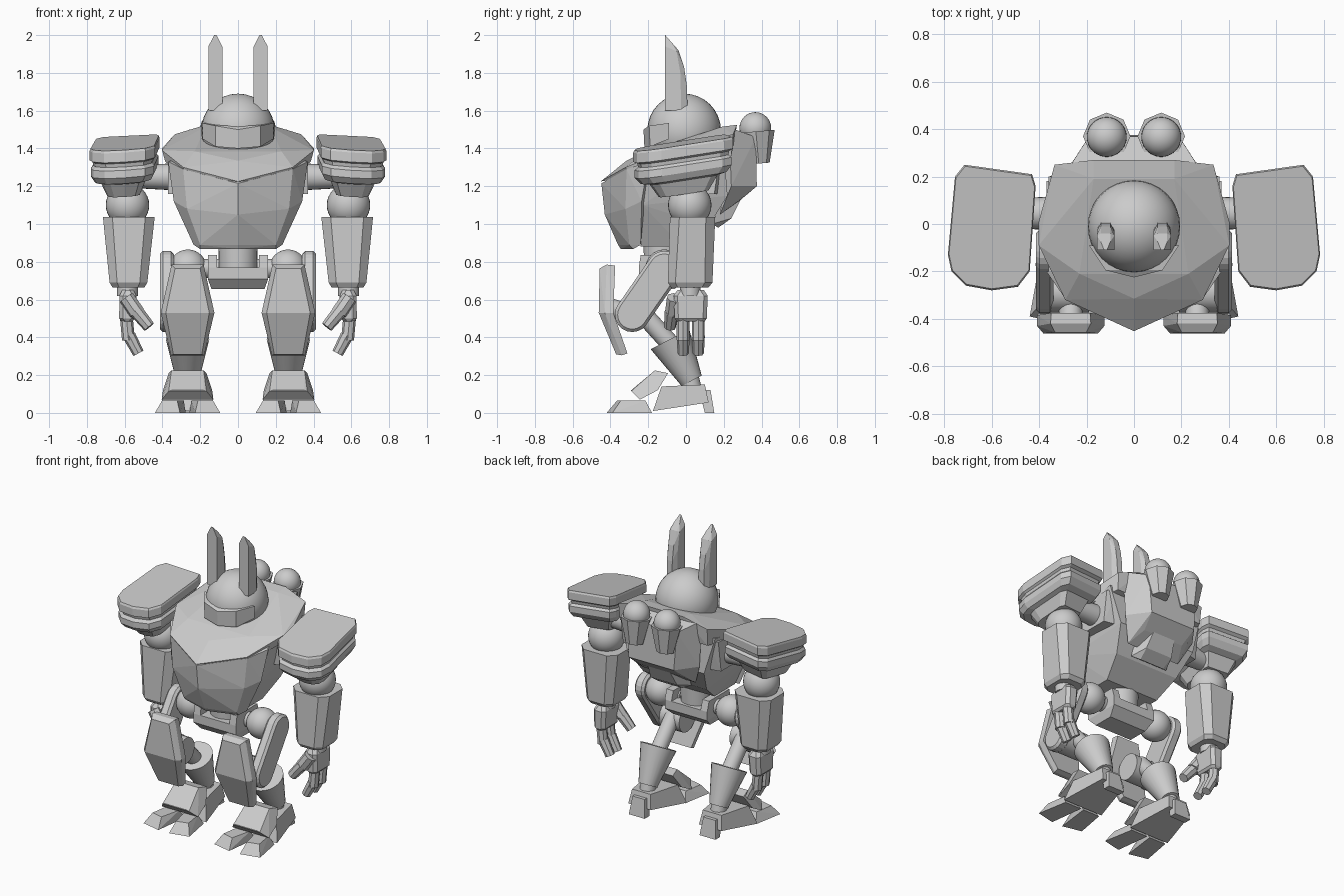
import bpy, bmesh, math
from mathutils import Vector


def finish(name, bm, mirror=False, smooth=False, bevel=0):
    bmesh.ops.recalc_face_normals(bm, faces=bm.faces)
    me = bpy.data.meshes.new(name)
    bm.to_mesh(me)
    bm.free()
    ob = bpy.data.objects.new(name, me)
    bpy.context.collection.objects.link(ob)
    if smooth:
        me.shade_smooth()
        me.set_sharp_from_angle(angle=math.radians(35))
    if bevel:
        b = ob.modifiers.new("bevel", "BEVEL")
        b.width, b.segments = bevel, 1
    if mirror:
        m = ob.modifiers.new("mirror", "MIRROR")
        m.use_mirror_merge = False
    return ob


def hull(name, pts, mirror=False, sym=False, bevel=0):
    """Convex solid; sym mirrors the points, mirror copies the solid."""
    if sym:
        pts = list(pts) + [(-x, y, z) for x, y, z in pts]
    bm = bmesh.new()
    for p in pts:
        bm.verts.new(p)
    bmesh.ops.remove_doubles(bm, verts=bm.verts[:], dist=1e-4)
    bmesh.ops.convex_hull(bm, input=bm.verts[:])
    bmesh.ops.delete(bm, geom=[v for v in bm.verts if not v.link_faces], context="VERTS")
    bmesh.ops.dissolve_limit(bm, angle_limit=0.05, verts=bm.verts[:], edges=bm.edges[:])
    return finish(name, bm, mirror, bevel=bevel)


def loft(name, rings, mirror=True):
    bm = bmesh.new()
    rs = [[bm.verts.new(p) for p in r] for r in rings]
    n = len(rs[0])
    for a, b in zip(rs, rs[1:]):
        for i in range(n):
            bm.faces.new((a[i], a[(i + 1) % n], b[(i + 1) % n], b[i]))
    bm.faces.new(rs[0])
    bm.faces.new(rs[-1])
    return finish(name, bm, mirror)


def cyl(name, p0, p1, r0, r1, n=24, mirror=True):
    p0, p1 = Vector(p0), Vector(p1)
    d = p1 - p0
    bm = bmesh.new()
    bmesh.ops.create_cone(bm, cap_ends=True, segments=n, radius1=r0, radius2=r1, depth=d.length)
    q = d.to_track_quat("Z", "Y")
    for v in bm.verts:
        v.co = q @ v.co + (p0 + p1) / 2
    return finish(name, bm, mirror, smooth=n > 12)


def ball(name, c, r, mirror=True):
    bm = bmesh.new()
    bmesh.ops.create_uvsphere(bm, u_segments=32, v_segments=16, radius=r)
    bmesh.ops.translate(bm, verts=bm.verts[:], vec=c)
    return finish(name, bm, mirror, smooth=True)


def octo(cx, cy, z, hx, hy, c):
    """Rectangle section with cut corners."""
    return [(cx + sx * (hx - a), cy + sy * (hy - b), z)
            for sx in (1, -1) for sy in (1, -1) for a, b in ((c, 0), (0, c))]


def wide(cx, prof):
    """Side profile rows (y, z, half width) spread about cx."""
    return [(cx + s * w, y, z) for y, z, w in prof for s in (1, -1)]


# Head, visor, ears
ball("head", (0, -0.01, 1.495), 0.195, False)
hull("visor", [(0, -0.22, 1.40), (0, -0.225, 1.50), (0.12, -0.19, 1.41), (0.12, -0.195, 1.52),
               (0.187, -0.09, 1.45), (0.19, -0.09, 1.535)], sym=True)
hull("ear", wide(0.12, [(-0.11, 2.0, 0.006), (-0.11, 1.94, 0.037), (-0.075, 1.96, 0.02),
                        (-0.05, 1.915, 0.037), (-0.04, 1.92, 0.02), (-0.01, 1.83, 0.02),
                        (-0.03, 1.8, 0.037), (0.005, 1.73, 0.02), (0.008, 1.6, 0.02),
                        (-0.025, 1.6, 0.037), (-0.11, 1.6, 0.037)]), mirror=True)

# Torso: top shell, chest plate, inner body
hull("upper_shell", [(0, -0.452, 1.225), (0.29, -0.32, 1.30), (0.402, -0.09, 1.39), (0.402, 0.01, 1.40),
                     (0.335, 0.25, 1.475), (0.17, 0.27, 1.525), (0.17, 0.19, 1.515),
                     (0, -0.315, 1.335), (0.23, -0.21, 1.385), (0.385, -0.1, 1.33),
                     (0.385, 0.02, 1.33), (0.33, 0.24, 1.36), (0.28, -0.3, 1.25)], sym=True)
hull("chest_plate", [(0, -0.448, 1.215), (0, -0.43, 1.05), (0, -0.36, 0.89), (0, -0.345, 0.867),
                     (0.29, -0.315, 1.29), (0.27, -0.32, 1.08), (0.2, -0.3, 0.89), (0.2, -0.28, 0.867),
                     (0.37, -0.2, 1.33), (0.34, -0.235, 1.12), (0.235, -0.24, 0.89)], sym=True)
hull("torso", [(0.36, 0.2, 1.4), (0.36, -0.2, 1.33), (0.31, -0.23, 1.1), (0.2, -0.24, 0.88),
               (0.2, -0.02, 0.88), (0.24, 0.12, 0.99), (0.29, 0.22, 1.15)], sym=True)
hull("side_frame", [(x, y, z) for x, s in ((0.3, 1.15), (0.37, 1))
                    for y, z in ((0.05 - .12 * s, 1.35), (0.05 - .1 * s, 1.16),
                                 (0.05 + .1 * s, 1.16), (0.05 + .13 * s, 1.37))], mirror=True)

# Backpack and boosters
hull("backpack", [(0.28, 0.23, 1.47), (0.26, 0.26, 1.5), (0.19, 0.37, 1.46), (0.17, 0.375, 1.2),
                  (0.27, 0.24, 1.2), (0.15, 0.28, 1.12), (0.2, 0.18, 1.05)], sym=True)
hull("lower_vent", [(0.08, 0.30, 1.15), (0.1, 0.24, 1.03), (0.13, 0.2, 1.18), (0.14, 0.14, 1.0),
                    (0.09, 0.17, 0.98)], sym=True)
cyl("booster_cup", (0.115, 0.385, 1.32), (0.115, 0.37, 1.49), 0.058, 0.1, 8)
ball("booster_ball", (0.115, 0.367, 1.508), 0.084)

# Shoulder pads: one outline stacked at several scales, sloping with y and x
outline = [(0.715, 0.25), (0.43, 0.21), (0.415, 0.16), (0.44, -0.2), (0.49, -0.265),
           (0.6, -0.28), (0.71, -0.26), (0.77, -0.2), (0.785, -0.13), (0.755, 0.2)]
steps = [(1.165, 0.5), (1.24, 0.68), (1.25, 0.86), (1.285, 0.97), (1.325, 0.97), (1.34, 0.9),
         (1.36, 0.92), (1.37, 1), (1.42, 1), (1.432, 0.975)]
rings = []
for z, s in steps:
    ring = []
    for x, y in outline:
        x, y = 0.6 + (x - 0.6) * s, -0.01 + (y + 0.01) * s
        ring.append((x, y, z + 0.15 * y - 0.07 * (x - 0.6)))
    rings.append(ring)
loft("shoulder_pad", rings)
cyl("shoulder_axle", (0.33, 0.045, 1.25), (0.55, 0.045, 1.25), 0.072, 0.06)

# Arms
ball("elbow_ball", (0.585, 0.02, 1.1), 0.115)
hull("forearm", octo(0.578, 0.035, 1.037, 0.137, 0.12, 0.05) + octo(0.58, 0.022, 0.69, 0.1, 0.118, 0.04)
     + octo(0.58, 0.02, 0.665, 0.085, 0.1, 0.035), mirror=True)
cyl("wrist", (0.585, 0.022, 0.62), (0.585, 0.022, 0.69), 0.055, 0.055)
hull("palm", octo(0.583, 0.025, 0.65, 0.03, 0.07, 0.02) + octo(0.583, 0.025, 0.62, 0.045, 0.09, 0.02)
     + octo(0.587, 0.025, 0.50, 0.042, 0.085, 0.02) + octo(0.587, 0.025, 0.485, 0.03, 0.075, 0.02), mirror=True)
for i, y in enumerate((-0.015, 0.065)):
    cyl(f"finger_base_{i}", (0.59, y, 0.495), (0.58, y, 0.385), 0.034, 0.034, 8)
    cyl(f"finger_tip_{i}", (0.577, y, 0.41), (0.527, y, 0.315), 0.035, 0.03, 8)
cyl("thumb_base", (0.59, -0.06, 0.61), (0.535, -0.07, 0.53), 0.042, 0.042, 8)
cyl("thumb_tip", (0.54, -0.075, 0.54), (0.47, -0.085, 0.455), 0.038, 0.032, 8)

# Waist and pelvis
cyl("waist", (0, -0.12, 0.7), (0, -0.12, 0.9), 0.1, 0.105, mirror=False)
side = [(-0.25, 0.77), (-0.25, 0.71), (-0.2, 0.655), (-0.06, 0.655), (0, 0.71), (0, 0.77)]
hull("pelvis", [(0.16 if z > 0.7 else 0.14, y, z) for y, z in side], sym=True)
hull("pelvis_side", [(x, y, z) for x in (0.11, 0.16) for y, z in
                     ((-0.25, 0.77), (-0.24, 0.835), (-0.02, 0.835), (0, 0.77))], mirror=True)
cyl("hip_axle", (0.1, -0.115, 0.765), (0.36, -0.115, 0.765), 0.05, 0.05)
ball("hip_ball", (0.265, -0.115, 0.765), 0.1)

# Thigh link: capsule plate between hip and knee
hip, knee = (-0.115, 0.765), (-0.285, 0.52)
cap = []
for (cy, cz) in (hip, knee):
    for k in range(20):
        a = k * math.tau / 20
        cap += [(x, cy + 0.092 * math.cos(a), cz + 0.092 * math.sin(a)) for x in (0.34, 0.413)]
hull("thigh_link", cap, mirror=True, bevel=0.015)
cyl("knee_joint", (0.19, *knee), (0.36, *knee), 0.088, 0.088)

# Knee guard: hexagon plate with a bend and an inset front
hull("knee_guard_upper", wide(0.267, [(-0.375, 0.78, 0.082), (-0.385, 0.53, 0.142), (-0.42, 0.785, 0.085),
                                      (-0.43, 0.53, 0.142), (-0.457, 0.765, 0.066), (-0.462, 0.53, 0.115)]),
     mirror=True)
hull("knee_guard_lower", wide(0.267, [(-0.385, 0.53, 0.142), (-0.31, 0.315, 0.088), (-0.43, 0.53, 0.142),
                                      (-0.34, 0.305, 0.088), (-0.462, 0.53, 0.115), (-0.37, 0.31, 0.075)]),
     mirror=True)
cyl("knee_strut", (0.267, -0.41, 0.56), (0.267, -0.285, 0.52), 0.05, 0.05)

# Shin
cyl("shin_rod", (0.267, -0.255, 0.555), (0.267, -0.06, 0.34), 0.05, 0.05)
cyl("shin_cup", (0.267, 0.03, 0.17), (0.267, -0.085, 0.39), 0.06, 0.115)
cyl("ankle", (0.267, 0.035, 0.12), (0.267, 0.01, 0.22), 0.05, 0.05)

# Feet
hull("foot_body", wide(0.267, [(-0.175, 0.01, 0.15), (-0.13, 0.14, 0.115), (0.1, 0.15, 0.07),
                               (0.12, 0.055, 0.085)]), mirror=True)
hull("heel", wide(0.267, [(0.07, 0.12, 0.05), (0.13, 0.12, 0.045), (0.15, 0, 0.06), (0.1, 0, 0.06)]), mirror=True)
hull("instep", wide(0.267, [(-0.29, 0.12, 0.085), (-0.29, 0.115, 0.1), (-0.165, 0.225, 0.085),
                            (-0.095, 0.21, 0.1), (-0.245, 0.07, 0.137), (-0.15, 0.12, 0.13)]), mirror=True)
toe = [(0.04, -0.42, 0), (0.173, -0.39, 0), (0.135, -0.18, 0), (0.01, -0.18, 0),
       (0.055, -0.365, 0.065), (0.135, -0.345, 0.065), (0.115, -0.215, 0.065), (0.02, -0.22, 0.065)]
for s, nm in ((1, "outer_toe"), (-1, "inner_toe")):
    hull(nm, [(0.267 + s * x, y, z) for x, y, z in toe], mirror=True)
